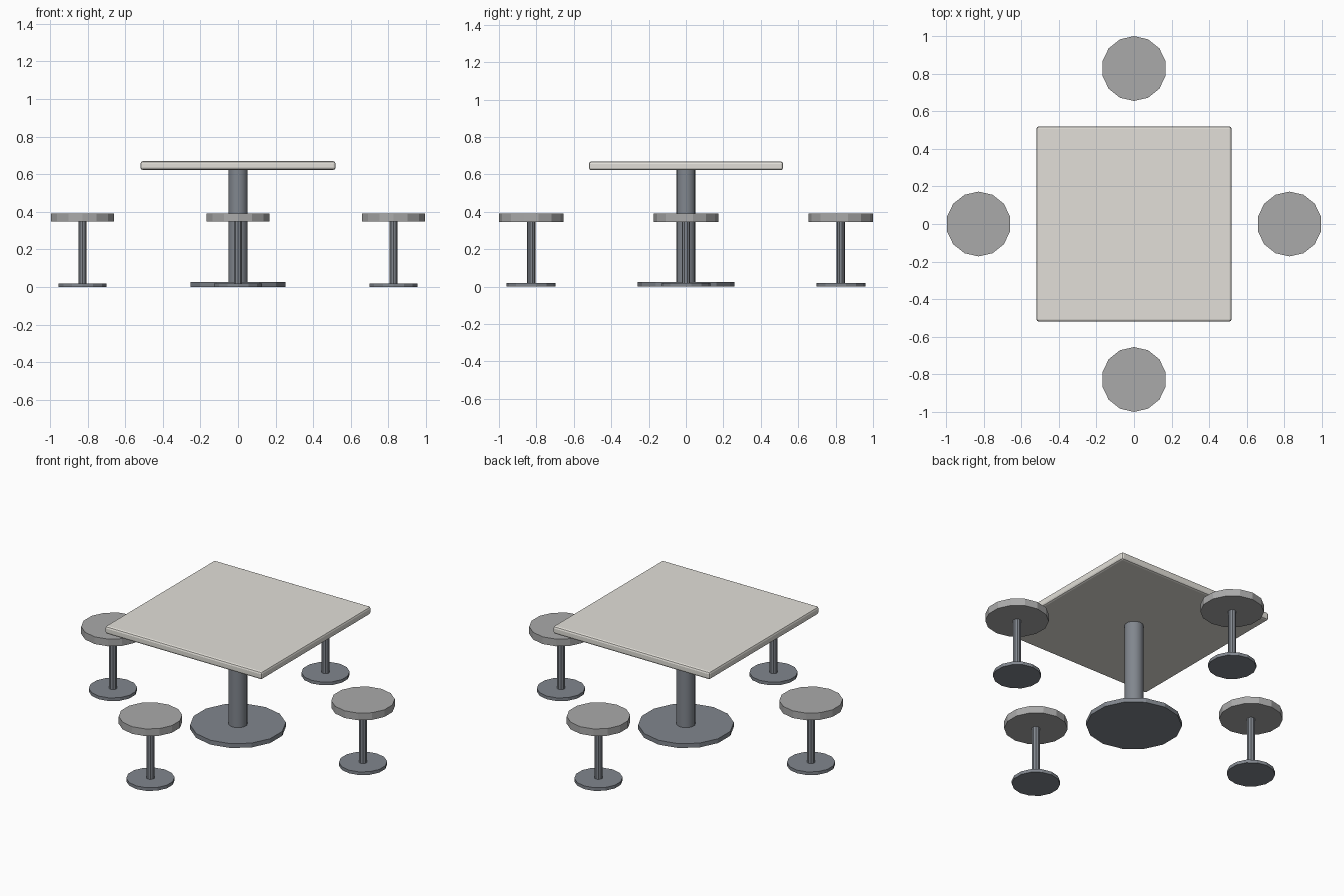
import bpy, bmesh, math
from mathutils import Matrix

if "Cube" in bpy.data.objects:
    bpy.data.objects.remove(bpy.data.objects["Cube"])


def material(name, color):
    m = bpy.data.materials.new(name)
    m.diffuse_color = (*color, 1)
    m.use_nodes = True
    m.node_tree.nodes["Principled BSDF"].inputs["Base Color"].default_value = m.diffuse_color
    return m


stone = material("pale_stone", (0.76, 0.74, 0.69))
metal = material("grey_metal", (0.22, 0.24, 0.27))
seat_grey = material("seat_grey", (0.4, 0.4, 0.4))


def add_object(name, bm, mat):
    mesh = bpy.data.meshes.new(name)
    bm.to_mesh(mesh)
    bm.free()
    mesh.materials.append(mat)
    obj = bpy.data.objects.new(name, mesh)
    bpy.context.collection.objects.link(obj)
    return obj


def disc(name, x, y, z0, z1, radius, sides, mat, smooth=False):
    """Upright prism with its first corner pointing to +y."""
    bm = bmesh.new()
    bmesh.ops.create_cone(bm, cap_ends=True, segments=sides, radius1=radius,
                          radius2=radius, depth=z1 - z0)
    for f in bm.faces:
        f.smooth = smooth and abs(f.normal.z) < 0.5
    if smooth:
        for e in bm.edges:
            e.smooth = e.calc_face_angle(0) < math.radians(40)
    obj = add_object(name, bm, mat)
    obj.location = (x, y, (z0 + z1) / 2)
    return obj


# Square table top with softened edges
bm = bmesh.new()
bmesh.ops.create_cube(bm, size=1, matrix=Matrix.Diagonal((1.038, 1.038, 0.046, 1)))
top = add_object("table_top", bm, stone)
top.location.z = 0.646
bevel = top.modifiers.new("soft_edges", "BEVEL")
bevel.width = 0.012
bevel.segments = 2

# Central pedestal
disc("table_base", 0, 0, 0, 0.026, 0.26, 14, metal)
disc("table_column", 0, 0, 0.02, 0.626, 0.052, 14, metal, smooth=True)

# Four stools around the table
reach = 0.8275
for side, x, y in (("front", 0, -reach), ("back", 0, reach),
                   ("left", -reach, 0), ("right", reach, 0)):
    disc(side + "_stool_base", x, y, 0, 0.019, 0.131, 14, metal)
    disc(side + "_stool_post", x, y, 0.015, 0.35, 0.0225, 10, metal)
    disc(side + "_stool_seat", x, y, 0.347, 0.39, 0.1725, 14, seat_grey)
